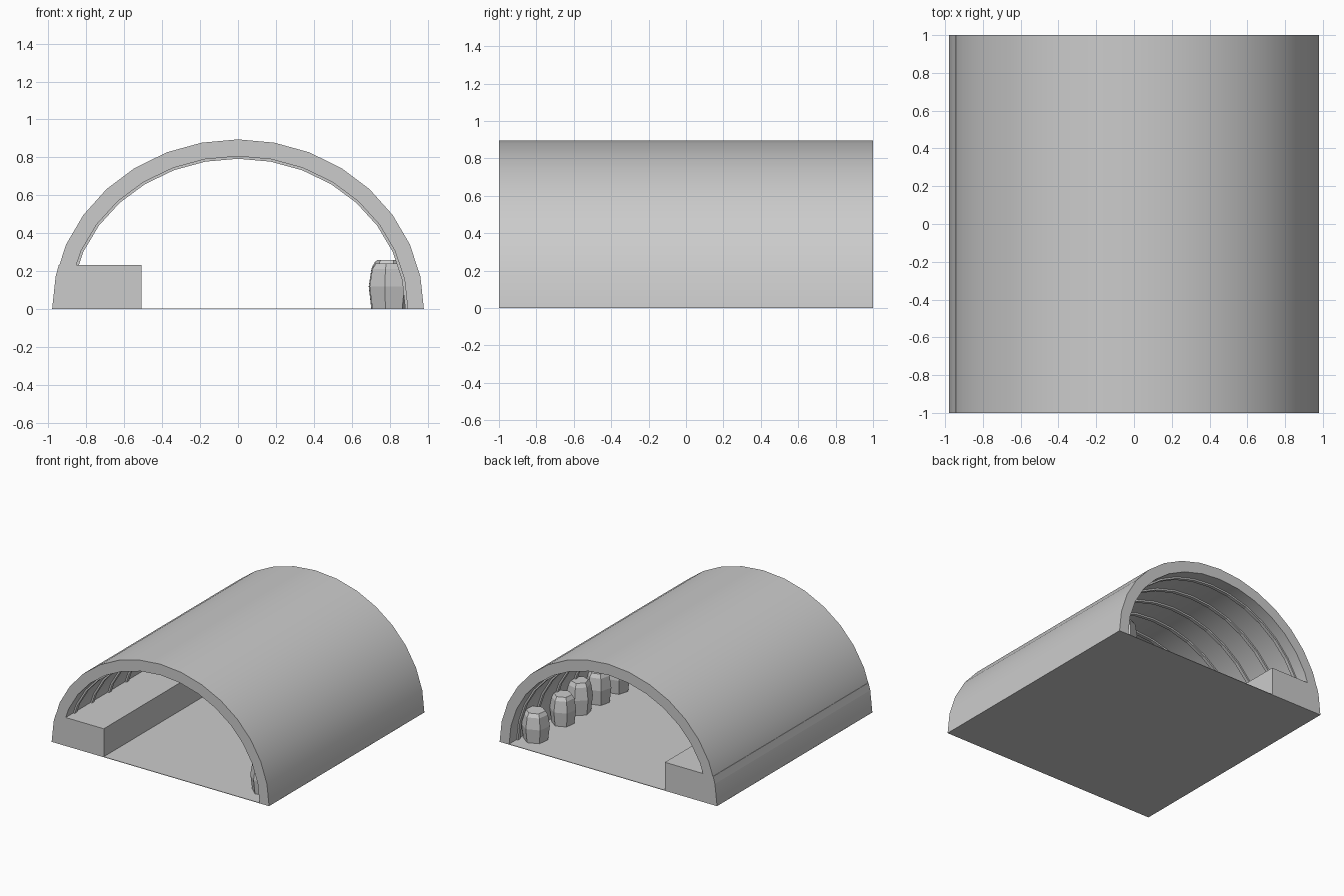
import bpy, bmesh, math, random

if "Cube" in bpy.data.objects:
    bpy.data.objects.remove(bpy.data.objects["Cube"])

random.seed(4)
SEG = 16  # facets around the half arch


def arc(a, b):
    """Half-ellipse points from the right foot to the left foot."""
    return [(a * math.cos(math.pi * i / SEG), b * math.sin(math.pi * i / SEG))
            for i in range(SEG + 1)]


def finish(name, bm):
    bmesh.ops.recalc_face_normals(bm, faces=bm.faces)
    me = bpy.data.meshes.new(name)
    bm.to_mesh(me)
    bm.free()
    ob = bpy.data.objects.new(name, me)
    bpy.context.collection.objects.link(ob)
    return ob


def arch(name, outer, inner, y0, y1):
    """Solid arched band between two half ellipses."""
    bm = bmesh.new()
    prof = arc(*outer) + arc(*inner)[::-1]
    rings = [[bm.verts.new((x, y, z)) for x, z in prof] for y in (y0, y1)]
    n = len(prof)
    for i in range(n):
        j = (i + 1) % n
        bm.faces.new((rings[0][i], rings[0][j], rings[1][j], rings[1][i]))
    for r in rings:
        for i in range(SEG):
            bm.faces.new((r[i], r[i + 1], r[n - 2 - i], r[n - 1 - i]))
    return finish(name, bm)


def box(name, x0, x1, y0, y1, z0, z1):
    bm = bmesh.new()
    bmesh.ops.create_cube(bm, size=1)
    for v in bm.verts:
        v.co = ((x0 + x1) / 2 + v.co.x * (x1 - x0),
                (y0 + y1) / 2 + v.co.y * (y1 - y0),
                (z0 + z1) / 2 + v.co.z * (z1 - z0))
    return finish(name, bm)


def barrel(name, x, y, r, h, turn):
    """Six-sided barrel with a wider belly."""
    bm = bmesh.new()
    rings = []
    for z, k in ((0, 0.86), (0.5, 1.0), (0.88, 0.86), (1, 0.68)):
        rings.append([bm.verts.new((x + r * k * math.cos(turn + math.tau * i / 6),
                                    y + r * k * math.sin(turn + math.tau * i / 6), h * z))
                      for i in range(6)])
    for lo, hi in zip(rings, rings[1:]):
        for i in range(6):
            j = (i + 1) % 6
            bm.faces.new((lo[i], lo[j], hi[j], hi[i]))
    bm.faces.new(rings[0])
    bm.faces.new(rings[-1])
    return finish(name, bm)


# Vaulted shell, smooth along the curve
shell = arch("tunnel_shell", (0.98, 0.895), (0.895, 0.806), -1, 1)
shell.select_set(True)
bpy.context.view_layer.objects.active = shell
bpy.ops.object.shade_smooth_by_angle(angle=math.radians(30))

# Thin ribs lining the inside
RIBS = 9
for k in range(RIBS):
    y = -1 + (k + 0.5) * 2 / RIBS
    arch(f"ceiling_rib_{k + 1}", (0.90, 0.812), (0.882, 0.793), y - 0.014, y + 0.014)

# Floor and raised side platform
box("floor", -0.98, 0.98, -1, 1, 0, 0.004)
bm = bmesh.new()
foot = [(-0.98, 0), (-0.51, 0), (-0.51, 0.232), (-0.945, 0.232), (-0.961, 0.175)]
front = bm.faces.new([bm.verts.new((x, -1, z)) for x, z in foot])
ext = bmesh.ops.extrude_face_region(bm, geom=[front], use_keep_orig=True)
bmesh.ops.translate(bm, vec=(0, 2, 0),
                    verts=[g for g in ext["geom"] if isinstance(g, bmesh.types.BMVert)])
finish("side_platform", bm)

# Row of barrels along the right wall
for k, y in enumerate((0.81, 0.46, 0.23, 0.0, -0.24, -0.5, -0.8)):
    barrel(f"barrel_{k + 1}", 0.79 + random.uniform(-0.005, 0.01), y,
           0.108 if k in (0, 6) else 0.1, random.uniform(0.235, 0.265),
           random.uniform(0, 1))
